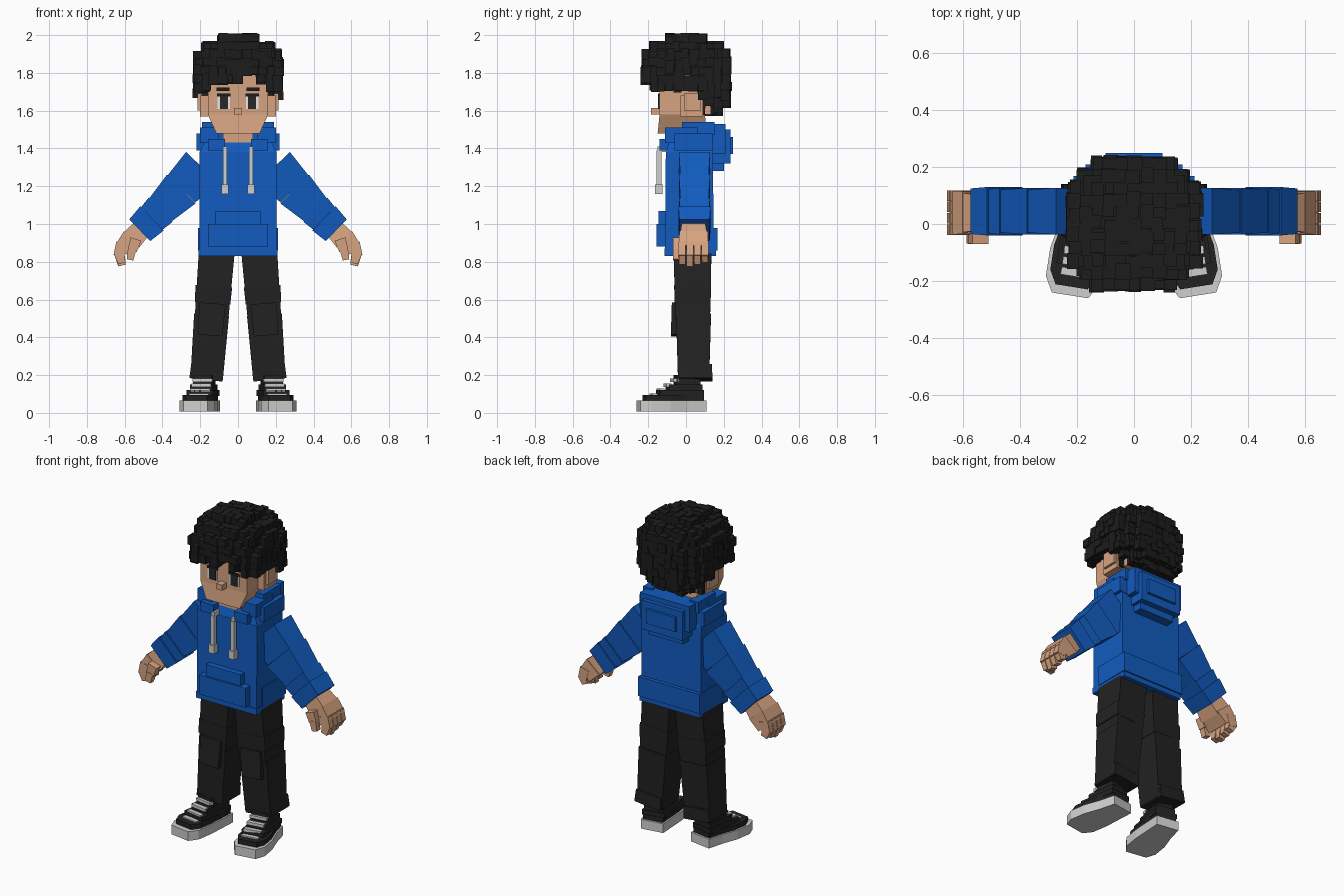
import bpy
import bmesh
import math
import random
from mathutils import Matrix, Vector

random.seed(4)
cube = bpy.data.objects.get("Cube")
if cube:
    bpy.data.objects.remove(cube)


def material(name, red, green, blue):
    mat = bpy.data.materials.new(name)
    mat.use_nodes = True
    mat.diffuse_color = (red, green, blue, 1)
    mat.node_tree.nodes["Principled BSDF"].inputs["Base Color"].default_value = (red, green, blue, 1)
    return mat


SKIN = material("skin", .68, .37, .22)
HAIR = material("hair black", .012, .012, .012)
BLUE = material("hoodie blue", .006, .105, .52)
TROUSER = material("trouser black", .016, .016, .016)
PALE = material("pale grey", .62, .62, .61)
WHITE = material("eye white", .8, .8, .8)
DARK = material("eye dark", .02, .02, .022)


class Part:
    """Collects blocks into one mesh object."""

    def __init__(self, name, mat, side=0):
        prefix = {1: "left_", -1: "right_", 0: ""}[side]
        self.name, self.mat, self.flip = prefix + name, mat, side or 1
        self.bm = bmesh.new()

    def hull(self, lower, upper):
        low = [self.bm.verts.new(p) for p in lower]
        high = [self.bm.verts.new(p) for p in upper]
        self.bm.faces.new(low)
        self.bm.faces.new(high)
        for i in range(len(low)):
            j = i - 1
            self.bm.faces.new((low[j], low[i], high[i], high[j]))

    def box(self, x, y, z):
        def ring(height):
            return [(x[0], y[0], height), (x[1], y[0], height),
                    (x[1], y[1], height), (x[0], y[1], height)]
        self.hull(ring(z[0]), ring(z[1]))

    def pair(self, x, y, z):
        self.box(x, y, z)
        self.box((-x[1], -x[0]), y, z)

    def bar(self, start, end, widths, y, depths):
        """Tapered block between two (x, z) points, centred on y."""
        a, b = Vector((start[0], y, start[1])), Vector((end[0], y, end[1]))
        across = (b - a).normalized().cross(Vector((0, 1, 0)))

        def ring(centre, width, depth):
            u, v = across * width / 2, Vector((0, depth / 2, 0))
            return [centre - u - v, centre + u - v, centre + u + v, centre - u + v]
        self.hull(ring(a, widths[0], depths[0]), ring(b, widths[1], depths[1]))

    def prism(self, outline, z):
        self.hull([(x, y, z[0]) for x, y in outline], [(x, y, z[1]) for x, y in outline])

    def done(self, move=None):
        if move:
            self.bm.transform(move)
        self.bm.transform(Matrix.Diagonal((self.flip, 1, 1, 1)))
        bmesh.ops.recalc_face_normals(self.bm, faces=self.bm.faces)
        mesh = bpy.data.meshes.new(self.name)
        self.bm.to_mesh(mesh)
        self.bm.free()
        mesh.materials.append(self.mat)
        obj = bpy.data.objects.new(self.name, mesh)
        bpy.context.collection.objects.link(obj)


# Head with tapered jaw, neck, ears and nose
head = Part("head", SKIN)
head.box((-.16, .16), (-.14, .13), (1.58, 1.85))
head.bar((0, 1.48), (0, 1.58), (.23, .32), -.02, (.26, .24))
head.done()
neck = Part("neck", SKIN)
neck.box((-.08, .08), (-.09, .1), (1.38, 1.56))
neck.done()
ears = Part("ears", SKIN)
ears.pair((.15, .2), (-.03, .09), (1.57, 1.68))
ears.pair((.19, .215), (-.01, .08), (1.6, 1.69))
ears.done()
nose = Part("nose", SKIN)
nose.box((-.02, .02), (-.185, -.13), (1.58, 1.615))
nose.done()

# Eyes and brows as thin plates on the face
FACE = -.14
for name, mat, x, z, lift in (
        ("eye_whites", WHITE, (.042, .108), (1.61, 1.68), .004),
        ("irises", DARK, (.052, .096), (1.61, 1.685), .007),
        ("lashes", HAIR, (.04, .11), (1.675, 1.69), .009),
        ("brows", HAIR, (.045, .115), (1.705, 1.722), .009)):
    plate = Part(name, mat)
    plate.pair(x, (FACE - lift, FACE), z)
    plate.done()


# Curly hair: jittered blocks over a rounded shell, cut by the hairline
def hairline(x, y):
    if y < -.1:
        if 0 < x < .1:
            return 1.79
        return 1.69 if abs(x) > .14 else 1.74
    if y < .08:
        return 1.71
    return 1.58


def shell(x, y, z):
    return sum(abs(v) ** 2.5 for v in (x / .24, (y - .005) / .245, (z - 1.77) / .225))


hair = Part("hair", HAIR)
STEP = .042
for i in range(-6, 7):
    for j in range(-6, 7):
        for k in range(-6, 7):
            x, y, z = i * STEP, j * STEP, 1.77 + k * STEP
            if not .4 < shell(x, y, z) < 1 or z < hairline(x, y):
                continue
            spans = []
            for c in (x, y, z):
                c += random.uniform(-.007, .007)
                half = STEP * random.uniform(.46, .68)
                spans.append((c - half, c + half))
            hair.box(*spans)
hair.box((-.18, .18), (-.16, .17), (1.79, 1.93))
hair.box((-.15, .15), (.07, .17), (1.59, 1.8))
hair.box((-.06, .05), (-.07, .08), (1.95, 2))
hair.done()

# Hoodie body, hem, pocket and hood
body = Part("hoodie_body", BLUE)
body.bar((0, .86), (0, 1.38), (.41, .41), .018, (.256, .25))
body.bar((0, 1.38), (0, 1.45), (.41, .34), .02, (.25, .21))
body.done()
hem = Part("hoodie_hem", BLUE)
hem.box((-.208, .208), (-.115, .16), (.83, .87))
hem.box((-.212, .212), (-.06, .168), (.86, .98))
hem.done()
pocket = Part("front_pocket", BLUE)
pocket.box((-.16, .16), (-.155, -.1), (.88, 1))
pocket.box((-.12, .12), (-.145, -.1), (.99, 1.07))
pocket.done()
hood = Part("hood", BLUE)
hood.pair((.07, .16), (-.14, -.03), (1.39, 1.45))
hood.pair((.1, .2), (-.11, .06), (1.43, 1.51))
hood.pair((.14, .22), (-.06, .14), (1.39, 1.48))
hood.pair((.13, .19), (-.02, .15), (1.47, 1.54))
hood.box((-.17, .17), (.08, .21), (1.37, 1.53))
hood.box((-.14, .14), (.12, .235), (1.32, 1.5))
hood.box((-.1, .1), (.13, .25), (1.37, 1.46))
hood.box((-.12, .12), (.13, .2), (1.28, 1.35))
hood.done()

# Drawstrings with thicker tips
cords = Part("drawstrings", PALE)
cords.pair((.058, .08), (-.155, -.13), (1.2, 1.39))
cords.pair((.05, .088), (-.163, -.125), (1.16, 1.21))
cords.pair((.058, .08), (-.15, -.08), (1.38, 1.41))
cords.done()

SOLE = [(-.07, .1), (.07, .1), (.08, 0), (.1, -.1), (.1, -.2), (.07, -.255),
        (-.06, -.255), (-.09, -.2), (-.09, -.1), (-.08, 0)]

for side in (1, -1):
    # Sleeve in three tapering lengths, then a cuff
    sleeve = Part("sleeve", BLUE, side)
    joints = [(.19, 1.3), (.3, 1.185), (.41, 1.075), (.47, 1.015)]
    widths = [.235, .215, .18, .17]
    for n in range(3):
        sleeve.bar(joints[n], joints[n + 1], (widths[n], widths[n + 1] - .01), .045, (.165, .15))
    sleeve.bar((.455, 1.03), (.52, .967), (.178, .16), .045, (.17, .16))
    sleeve.done()

    # Hand with four curled fingers and a thumb
    hand = Part("hand", SKIN, side)
    hand.bar((.5, .985), (.565, .915), (.1, .115), .04, (.12, .14))
    hand.bar((.56, .925), (.615, .86), (.115, .09), .04, (.15, .155))
    for n in range(4):
        y = -.02 + n * .04
        drop = .012 * abs(n - 1)
        hand.bar((.615, .9), (.632, .83), (.06, .055), y, (.037, .037))
        hand.bar((.628, .84), (.615, .78 + drop), (.052, .04), y, (.035, .032))
    hand.bar((.54, .92), (.56, .86), (.06, .05), -.045, (.05, .045))
    hand.bar((.56, .87), (.572, .81), (.045, .035), -.05, (.04, .035))
    hand.done()

    # Trouser leg with knee patch and stacked folds
    leg = Part("trouser_leg", TROUSER, side)
    leg.bar((.112, .86), (.14, .5), (.19, .178), .035, (.2, .185))
    leg.bar((.14, .52), (.166, .18), (.185, .172), .04, (.185, .165))
    leg.bar((.135, .58), (.148, .41), (.14, .13), -.02, (.11, .12))
    leg.bar((.128, .67), (.135, .58), (.194, .188), .035, (.195, .19))
    leg.bar((.162, .25), (.17, .175), (.172, .176), .05, (.175, .18))
    leg.done()

    # Shoe, turned outward
    turn = Matrix.Translation((.18, 0, 0)) @ Matrix.Rotation(math.radians(9), 4, "Z")
    sole = Part("shoe_sole", PALE, side)
    sole.prism(SOLE, (.008, .065))
    sole.done(turn)
    upper = Part("shoe_upper", TROUSER, side)
    upper.prism([(x * .88, y * .88) for x, y in SOLE], (.06, .095))
    upper.box((-.07, .07), (-.15, .085), (.09, .12))
    upper.box((-.06, .06), (-.1, .08), (.115, .15))
    upper.box((-.05, .05), (-.06, .07), (.14, .2))
    upper.done(turn)
    laces = Part("shoe_laces", PALE, side)
    for n in range(4):
        y, z = -.175 + n * .037, .085 + n * .026
        laces.box((-.055, .05), (y - .012, y + .015), (z, z + .018))
    laces.done(turn)
